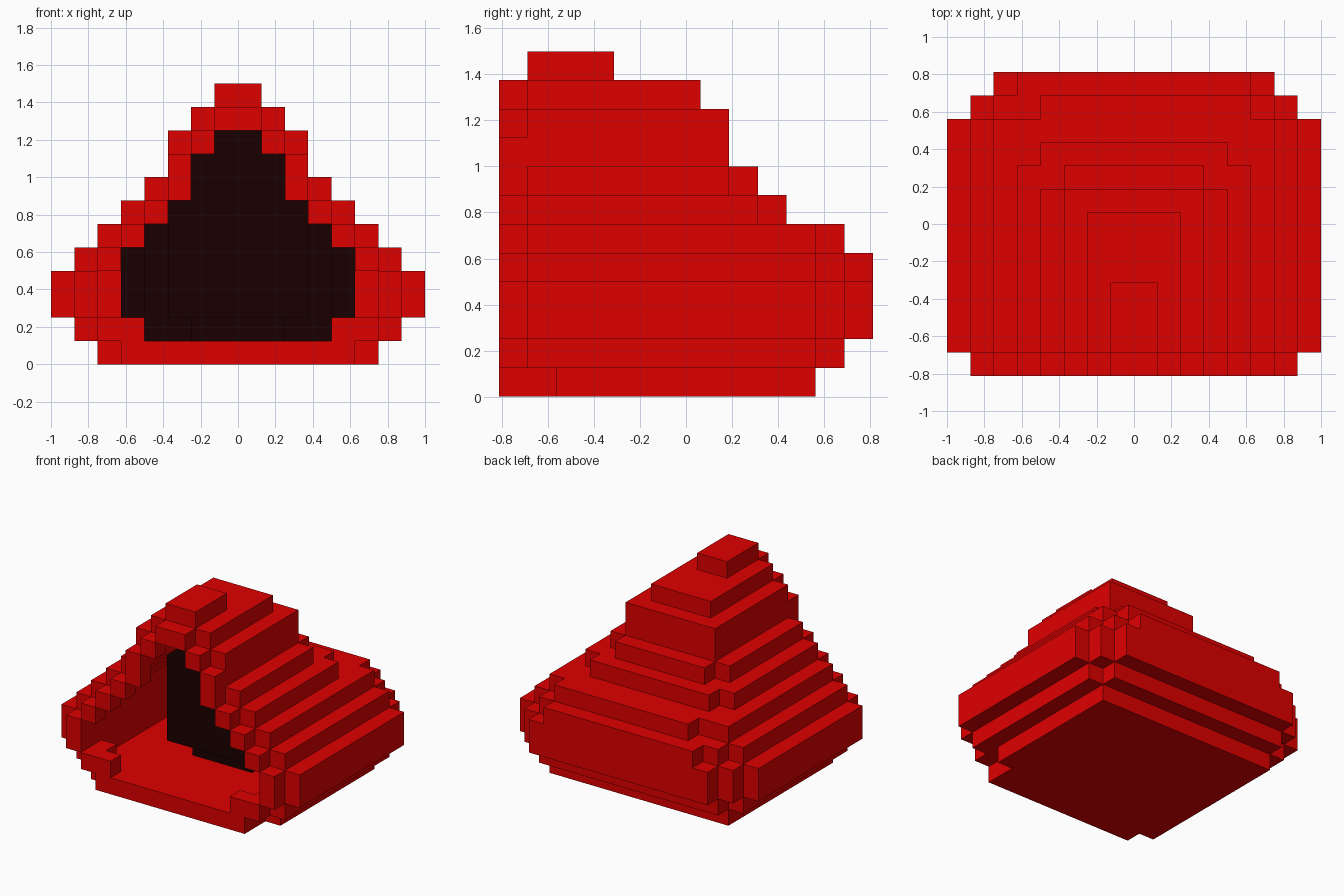
import bpy, bmesh
from mathutils import Vector

if "Cube" in bpy.data.objects:
    bpy.data.objects.remove(bpy.data.objects["Cube"])

U = 0.125            # block size
Y0 = -0.8125         # front of the model


def material(name, rgb):
    m = bpy.data.materials.new(name)
    m.diffuse_color = (*rgb, 1)
    m.use_nodes = True
    m.node_tree.nodes["Principled BSDF"].inputs["Base Color"].default_value = m.diffuse_color
    return m


red = material("red", (0.74, 0.0, 0.0))
dark = material("near black", (0.0097, 0.0, 0.0))

# Body steps per layer: (left, right, first row, end row) in blocks
def sym(half, end, start=1):
    return (-half, half, start, end)

layers = [
    [(-6, 5, 1, 11), (5, 6, 2, 11)],
    [sym(7, 11), sym(6, 12)],
    [sym(8, 11), sym(7, 12), sym(6, 13)],
    [sym(8, 11), sym(7, 12), sym(6, 13)],
    [sym(7, 11), sym(6, 12), sym(5, 13)],
    [sym(6, 11), (-4, 5, 1, 12)],
    [sym(5, 9), sym(4, 10)],
    [sym(4, 8), sym(3, 9)],
    [sym(3, 8)],
    [sym(3, 8)],
    [sym(2, 7)],
    [sym(1, 4)],
]
front_half = [5, 6, 7, 7, 6, 5, 4, 3, 3, 2, 1]     # front frame outline
front_open = [0, 4, 6, 6, 5, 4, 3, 2, 2, 1, 0]     # doorway in the frame

body = {(i, j, k) for k, spans in enumerate(layers)
        for a, b, s, e in spans for j in range(s, e) for i in range(a, b)}


def hollow(c):
    """True for blocks inside the shell."""
    i, j, k = c
    near = [(i-1, j, k), (i+1, j, k), (i, j+1, k), (i, j, k-1), (i, j, k+1)]
    if j > 1:
        near.append((i, j-1, k))
    if j == 1 and k == 1 and not -5 <= i < 5:      # corner of the door sill
        return False
    return -6 <= i < 6 and all(n in body for n in near)


cavity = {c for c in body if hollow(c)}
shell = body - cavity
for k, (h, o) in enumerate(zip(front_half, front_open)):
    shell |= {(i, 0, k) for i in range(-h, h) if not -o <= i < o}


def in_filling(c):
    """Dark backing: stepped back toward the sides and at floor level."""
    i, j, k = c
    side = max(i + 1, -i)
    if k == 1:
        return side <= 4 and j >= (5 if side <= 2 else 6)
    return side <= 5 and j >= (4 if side <= 3 else 6 if side == 4 else 8)


filling = {c for c in cavity if in_filling(c)}


def build(name, cells, mat):
    """Skin the exposed sides of the blocks and merge flat areas."""
    bm = bmesh.new()
    solid = shell | filling
    for c in cells:
        for ax in range(3):
            for s in (0, 1):
                n = list(c)
                n[ax] += 1 if s else -1
                if tuple(n) in solid:
                    continue
                u, v = (ax + 1) % 3, (ax + 2) % 3
                quad = []
                for du, dv in ((0, 0), (1, 0), (1, 1), (0, 1)):
                    p = list(c)
                    p[ax] += s
                    p[u] += du
                    p[v] += dv
                    quad.append(bm.verts.new(Vector(p) * U + Vector((0, Y0, 0))))
                bm.faces.new(quad if s else quad[::-1])
    bmesh.ops.remove_doubles(bm, verts=bm.verts, dist=0.001)
    bmesh.ops.dissolve_limit(bm, angle_limit=0.01, verts=bm.verts, edges=bm.edges)
    me = bpy.data.meshes.new(name)
    bm.to_mesh(me)
    bm.free()
    me.materials.append(mat)
    ob = bpy.data.objects.new(name, me)
    bpy.context.collection.objects.link(ob)


build("stepped_shell", shell, red)
build("dark_interior", filling, dark)
